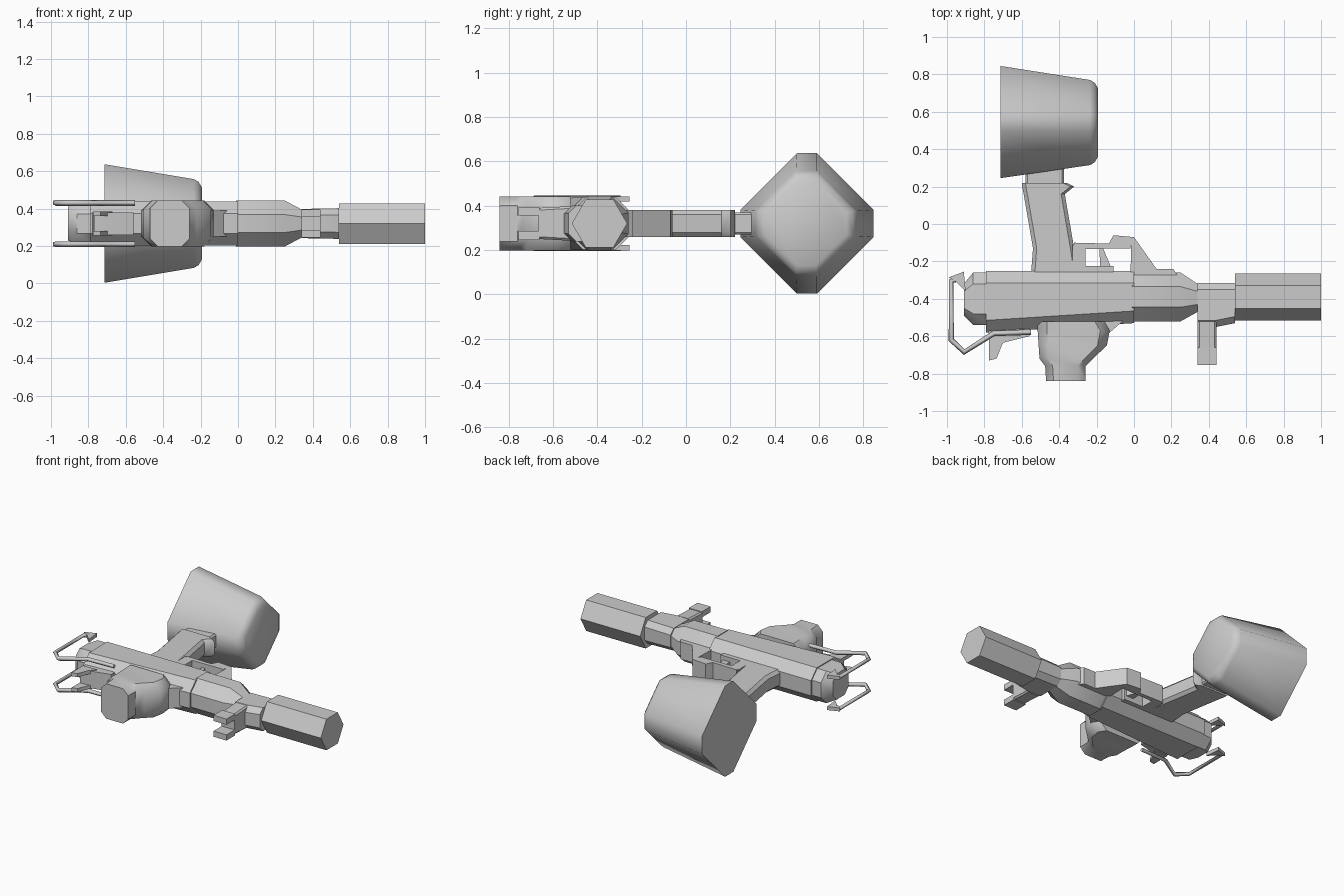
import bpy, bmesh, math
from mathutils import Vector

ZC = 0.32  # height of the mirror plane the model lies in


def finish(name, bm, angle=38):
    bmesh.ops.recalc_face_normals(bm, faces=bm.faces)
    me = bpy.data.meshes.new(name)
    bm.to_mesh(me)
    bm.free()
    ob = bpy.data.objects.new(name, me)
    bpy.context.collection.objects.link(ob)
    bpy.ops.object.select_all(action='DESELECT')
    ob.select_set(True)
    bpy.context.view_layer.objects.active = ob
    bpy.ops.object.shade_smooth_by_angle(angle=math.radians(angle))
    return ob


def loft(name, axis, sections, angle=38):
    """Chamfered-rectangle sections (pos, low, high, half_z, chamfer) along x or y."""
    bm = bmesh.new()
    rings = []
    for p, lo, hi, h, c in sections:
        pts = [(lo, -h + c), (lo + c, -h), (hi - c, -h), (hi, -h + c),
               (hi, h - c), (hi - c, h), (lo + c, h), (lo, h - c)]
        rings.append([bm.verts.new((p, a, ZC + z) if axis == 'x' else (a, p, ZC + z))
                      for a, z in pts])
    for r, s in zip(rings, rings[1:]):
        for i in range(8):
            j = (i + 1) % 8
            bm.faces.new((r[i], r[j], s[j], s[i]))
    bm.faces.new(rings[0])
    bm.faces.new(rings[-1])
    return finish(name, bm, angle)


def prism(name, outline, z0, z1):
    """Outline in the x-y plane extruded between two heights."""
    bm = bmesh.new()
    face = bm.faces.new([bm.verts.new((x, y, z0)) for x, y in outline])
    ext = bmesh.ops.extrude_face_region(bm, geom=[face])
    verts = [v for v in ext['geom'] if isinstance(v, bmesh.types.BMVert)]
    bmesh.ops.translate(bm, verts=verts, vec=(0, 0, z1 - z0))
    return finish(name, bm)


# main receiver and tapered rear cap
loft("receiver", 'x', [(-0.79, -0.58, -0.25, 0.118, 0.065), (0.0, -0.53, -0.25, 0.118, 0.065)])
loft("rear_cap", 'x', [(-0.91, -0.49, -0.32, 0.09, 0.04), (-0.86, -0.54, -0.26, 0.112, 0.06),
                       (-0.78, -0.54, -0.26, 0.112, 0.06)])

# front housing tapering to the barrel
loft("front_housing", 'x', [(-0.01, -0.52, -0.26, 0.123, 0.075), (0.25, -0.52, -0.26, 0.123, 0.075),
                            (0.34, -0.47, -0.32, 0.075, 0.04), (0.40, -0.47, -0.32, 0.07, 0.04)])

# six-sided barrel
bpy.ops.mesh.primitive_cylinder_add(vertices=6, radius=0.125, depth=0.46,
                                    location=(0.77, -0.39, ZC), rotation=(0, math.pi / 2, 0))
bpy.context.object.name = "barrel"

# front sight block with forked post
loft("front_sight_block", 'x', [(0.34, -0.55, -0.315, 0.078, 0.035),
                                (0.44, -0.55, -0.315, 0.08, 0.035),
                                (0.54, -0.53, -0.315, 0.082, 0.035)])
loft("front_sight_post", 'y', [(-0.665, 0.34, 0.44, 0.07, 0.01), (-0.52, 0.34, 0.44, 0.078, 0.01)])
for side in (-1, 1):
    a, b = sorted((ZC + side * 0.035, ZC + side * 0.075))
    prism("front_sight_prong", [(0.34, -0.66), (0.44, -0.66), (0.44, -0.755), (0.34, -0.755)], a, b)

# block on the side opposite the grip
loft("upper_block", 'y', [(-0.84, -0.47, -0.26, 0.122, 0.04), (-0.76, -0.475, -0.26, 0.122, 0.04),
                          (-0.72, -0.505, -0.22, 0.122, 0.045), (-0.65, -0.51, -0.145, 0.122, 0.05),
                          (-0.57, -0.515, -0.13, 0.122, 0.05), (-0.52, -0.515, -0.16, 0.122, 0.05)], 45)
prism("block_foot", [(-0.20, -0.50), (-0.06, -0.52), (-0.13, -0.58), (-0.20, -0.58)], 0.25, 0.39)

# grip and neck
loft("grip", 'y', [(-0.26, -0.55, -0.30, 0.06, 0.02), (-0.13, -0.54, -0.32, 0.06, 0.02),
                   (0.16, -0.59, -0.37, 0.06, 0.02), (0.20, -0.598, -0.32, 0.06, 0.02),
                   (0.22, -0.60, -0.36, 0.06, 0.02)])
loft("grip_neck", 'y', [(0.20, -0.58, -0.375, 0.05, 0.01), (0.32, -0.58, -0.375, 0.05, 0.01)])

# large tapered magazine below the grip
loft("magazine", 'x', [(-0.715, 0.245, 0.845, 0.317, 0.255), (-0.235, 0.315, 0.77, 0.237, 0.18),
                       (-0.21, 0.33, 0.755, 0.222, 0.165), (-0.192, 0.36, 0.725, 0.19, 0.14)], 50)

# trigger guard and trigger
G0, G1 = ZC - 0.06, ZC + 0.06
prism("guard_bar", [(-0.32, -0.10), (-0.13, -0.105), (-0.02, -0.115), (-0.02, -0.13), (-0.32, -0.135)], G0, G1)
prism("guard_front", [(-0.14, -0.115), (-0.11, -0.06), (0.0, -0.07), (0.12, -0.24), (0.21, -0.24),
                      (0.23, -0.27), (0.20, -0.32), (-0.02, -0.32), (-0.015, -0.115)], G0, G1)
prism("guard_rear", [(-0.33, -0.11), (-0.26, -0.13), (-0.26, -0.25), (-0.33, -0.25)], G0, G1)
prism("guard_base", [(-0.32, -0.225), (-0.11, -0.225), (-0.11, -0.27), (-0.32, -0.27)], G0, G1)
prism("trigger", [(-0.185, -0.13), (-0.165, -0.13), (-0.115, -0.25), (-0.18, -0.25)], ZC - 0.03, ZC + 0.03)

# rear sight: base and two ears
prism("rear_sight_base", [(-0.78, -0.56), (-0.56, -0.56), (-0.56, -0.60), (-0.70, -0.635), (-0.77, -0.64)],
      ZC - 0.06, ZC + 0.06)
for side in (-1, 1):
    a, b = sorted((ZC + side * 0.04, ZC + side * 0.065))
    prism("rear_sight_ear", [(-0.775, -0.60), (-0.67, -0.60), (-0.705, -0.645), (-0.735, -0.72), (-0.775, -0.73)], a, b)

# pair of bent rods forming the shoulder frame, with their end tabs
PATH = [(-0.945, -0.295), (-0.977, -0.305), (-0.977, -0.62), (-0.908, -0.685), (-0.75, -0.585), (-0.55, -0.578)]
for side in (-1, 1):
    z = ZC + side * 0.11
    cu = bpy.data.curves.new("shoulder_rod", 'CURVE')
    cu.dimensions = '3D'
    cu.bevel_depth = 0.015
    cu.bevel_resolution = 0
    cu.use_fill_caps = True
    sp = cu.splines.new('POLY')
    sp.points.add(len(PATH) - 1)
    for pt, (x, y) in zip(sp.points, PATH):
        pt.co = (x, y, z, 1)
    rod = bpy.data.objects.new("shoulder_rod", cu)
    bpy.context.collection.objects.link(rod)
    prism("rod_tab", [(-0.99, -0.285), (-0.91, -0.255), (-0.90, -0.36), (-0.95, -0.31)], z - 0.012, z + 0.012)
